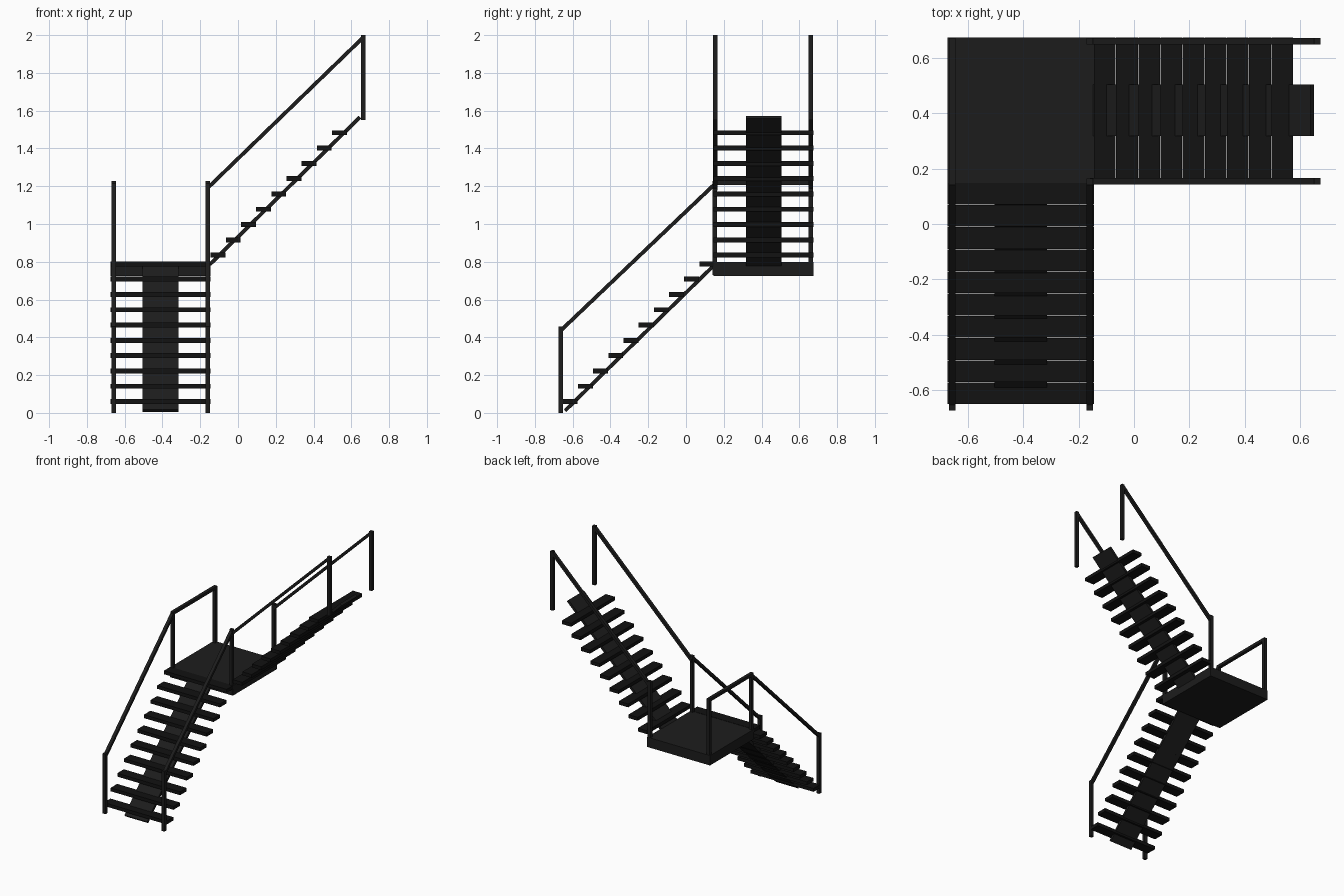
import bpy, bmesh
from mathutils import Vector

if "Cube" in bpy.data.objects:
    bpy.data.objects.remove(bpy.data.objects["Cube"])


def material(name, v):
    m = bpy.data.materials.new(name)
    m.diffuse_color = (v, v, v, 1)
    m.use_nodes = True
    m.node_tree.nodes["Principled BSDF"].inputs["Base Color"].default_value = m.diffuse_color
    return m


METAL = material("dark_metal", 0.012)
TREAD = material("tread_black", 0.006)


def prism(name, profile, axis, lo, hi, mat):
    """Extrude an (along, z) profile sideways; axis is the running direction."""
    bm = bmesh.new()
    place = (lambda a, z, s: (a, s, z)) if axis == "x" else (lambda a, z, s: (s, a, z))
    face = bm.faces.new([bm.verts.new(place(a, z, lo)) for a, z in profile])
    new = bmesh.ops.extrude_face_region(bm, geom=[face])["geom"]
    side = Vector((0, hi - lo, 0)) if axis == "x" else Vector((hi - lo, 0, 0))
    bmesh.ops.translate(bm, vec=side, verts=[g for g in new if isinstance(g, bmesh.types.BMVert)])
    bmesh.ops.recalc_face_normals(bm, faces=bm.faces)
    mesh = bpy.data.meshes.new(name)
    bm.to_mesh(mesh)
    bm.free()
    mesh.materials.append(mat)
    ob = bpy.data.objects.new(name, mesh)
    bpy.context.collection.objects.link(ob)
    return ob


def box(name, x, y, z, mat):
    return prism(name, [(x[0], z[0]), (x[1], z[0]), (x[1], z[1]), (x[0], z[1])], "x", *y, mat)


def plank(name, p, q, thick, axis, lo, hi):
    """Sloped flat stringer with square-cut ends, centred on line p-q."""
    p, q = Vector(p), Vector(q)
    d = (q - p).normalized()
    n = Vector((-d.y, d.x)) * thick / 2
    prism(name, [p - n, q - n, q + n, p + n], axis, lo, hi, METAL)


def sloped_rail(name, p, q, axis, lo, hi):
    """Handrail with plumb-cut ends; p-q is its top edge."""
    h = 0.028
    prism(name, [(p[0], p[1] - h), (q[0], q[1] - h), q, p], axis, lo, hi, METAL)


A, B = -0.675, -0.145      # lower flight and landing, across x
C, D = 0.145, 0.675        # upper flight and landing, across y
W = 0.024                  # post width
STEP, DEPTH, RISE, T = 0.0803, 0.0785, 0.081, 0.026

# Landing between the flights
box("landing", (A, B), (C, D), (0.725, 0.80), METAL)

# Treads
for i in range(10):
    y, z = -0.652 + i * STEP, 0.06 + i * RISE
    box(f"lower_tread_{i + 1}", (A, B), (y, y + DEPTH), (z - T / 2, z + T / 2), TREAD)
for i in range(9):
    x, z = -0.145 + i * STEP, 0.835 + i * RISE
    box(f"upper_tread_{i + 1}", (x, x + DEPTH), (C, D), (z - T / 2, z + T / 2), TREAD)

# Central stringers
plank("lower_stringer", (-0.64, 0.012), (0.145, 0.778), 0.02, "y", -0.505, -0.315)
plank("upper_stringer", (-0.15, 0.785), (0.645, 1.565), 0.02, "x", 0.318, 0.505)

# Lower handrails with foot posts
for side, x in (("left", A + 0.005), ("right", B - W - 0.003)):
    box(f"lower_post_{side}", (x, x + W), (-0.675, -0.651), (0, 0.458), METAL)
    sloped_rail(f"lower_rail_{side}", (-0.663, 0.450), (C + 0.01, 1.228), "y", x, x + W)
    box(f"landing_front_post_{side}", (x, x + W), (C - 0.004, C + W - 0.004), (0.73, 1.228), METAL)

# Upper handrails with head posts
for side, y in (("front", C - 0.002), ("back", D - W - 0.002)):
    box(f"upper_post_{side}", (0.651, 0.675), (y, y + W), (1.55, 2.0), METAL)
    sloped_rail(f"upper_rail_{side}", (-0.16, 1.205), (0.660, 1.999), "x", y, y + W)

# Back landing posts and the level rail on the outer side
for side, x in (("left", A + 0.005), ("right", B - W - 0.003)):
    box(f"landing_back_post_{side}", (x, x + W), (D - W - 0.002, D - 0.002), (0.79, 1.228), METAL)
box("landing_rail", (A + 0.005, A + 0.005 + W), (C, D - 0.01), (1.206, 1.2285), METAL)
